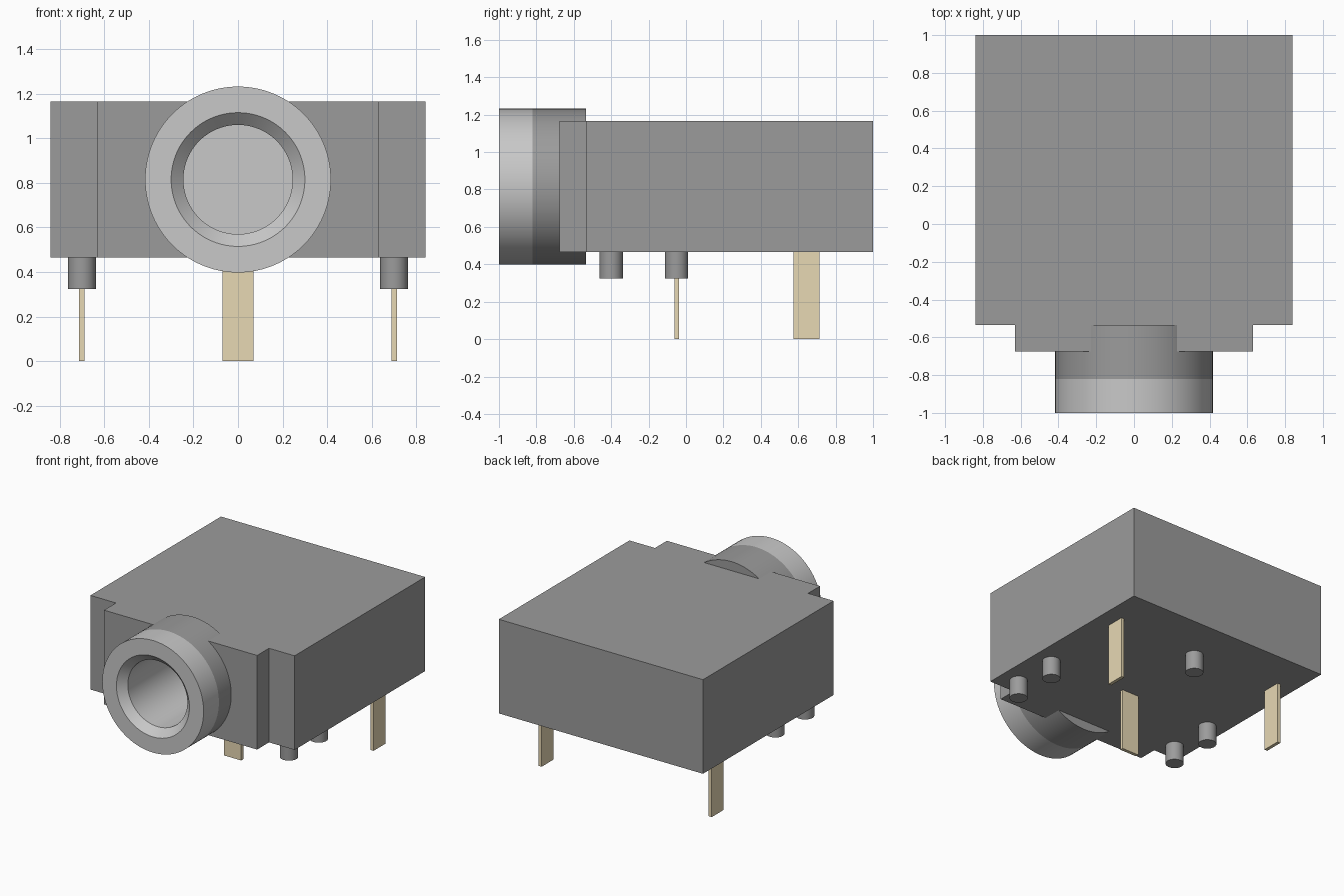
import bpy, bmesh
from math import pi, radians
from mathutils import Vector, Matrix

cube = bpy.data.objects.get("Cube")
if cube:
    bpy.data.objects.remove(cube, do_unlink=True)


def material(name, rgb):
    m = bpy.data.materials.new(name)
    m.use_nodes = True
    color = (*rgb, 1)
    m.diffuse_color = color
    m.node_tree.nodes["Principled BSDF"].inputs["Base Color"].default_value = color
    return m


DARK = material("dark grey plastic", (0.33, 0.33, 0.33))
LIGHT = material("light grey metal", (0.58, 0.58, 0.58))
GOLD = material("pale gold", (0.86, 0.74, 0.49))

BOTTOM, TOP = 0.465, 1.165
AXIS = Vector((0, 0, 0.815))


def finish(name, bm, mat, smooth=False):
    bmesh.ops.recalc_face_normals(bm, faces=bm.faces)
    mesh = bpy.data.meshes.new(name)
    bm.to_mesh(mesh)
    bm.free()
    mesh.materials.append(mat)
    ob = bpy.data.objects.new(name, mesh)
    bpy.context.collection.objects.link(ob)
    if smooth:
        bpy.ops.object.select_all(action="DESELECT")
        ob.select_set(True)
        bpy.context.view_layer.objects.active = ob
        bpy.ops.object.shade_smooth_by_angle(angle=radians(30))
    return ob


def lathe(name, profile, mat, closed=True):
    """Spin (radius, y) points around the horizontal barrel axis."""
    bm = bmesh.new()
    verts = [bm.verts.new(AXIS + Vector((r, y, 0))) for r, y in profile]
    edges = [bm.edges.new(pair) for pair in zip(verts, verts[1:])]
    if closed:
        edges.append(bm.edges.new((verts[-1], verts[0])))
    bmesh.ops.spin(bm, geom=verts + edges, cent=AXIS, axis=(0, 1, 0),
                   angle=2 * pi, steps=96, use_duplicate=False)
    bmesh.ops.remove_doubles(bm, verts=bm.verts, dist=0.0001)
    return finish(name, bm, mat, True)


def box(name, center, size, mat):
    bm = bmesh.new()
    bmesh.ops.create_cube(bm, size=1)
    bmesh.ops.scale(bm, vec=size, verts=bm.verts)
    bmesh.ops.translate(bm, vec=center, verts=bm.verts)
    return finish(name, bm, mat)


def peg(name, x, y):
    bm = bmesh.new()
    low = 0.325
    bmesh.ops.create_cone(bm, cap_ends=True, segments=40, radius1=0.062,
                          radius2=0.062, depth=BOTTOM + 0.01 - low,
                          matrix=Matrix.Translation((x, y, (BOTTOM + 0.01 + low) / 2)))
    return finish(name, bm, DARK, True)


# Housing: stepped outline pulled up
half = [(0.63, -0.675), (0.63, -0.535), (0.84, -0.535), (0.84, 1)]
outline = half + [(-x, y) for x, y in reversed(half)]
bm = bmesh.new()
face = bm.faces.new([bm.verts.new((x, y, BOTTOM)) for x, y in outline])
up = bmesh.ops.extrude_face_region(bm, geom=[face])["geom"]
bmesh.ops.translate(bm, vec=(0, 0, TOP - BOTTOM),
                    verts=[g for g in up if isinstance(g, bmesh.types.BMVert)])
housing = finish("housing", bm, DARK)

# Socket hole through the housing front
cutter = lathe("socket_cutter", [(0, -1.1), (0.28, -1.1), (0.28, 0.63), (0, 0.63)], DARK, False)
cutter.hide_render = True
cut = housing.modifiers.new("socket hole", "BOOLEAN")
cut.operation = "DIFFERENCE"
cut.solver = "EXACT"
cut.object = cutter
bpy.context.view_layer.objects.active = housing
bpy.ops.object.modifier_apply(modifier=cut.name)
bpy.data.objects.remove(cutter, do_unlink=True)

# Barrel: plastic collar, then the metal nose with its chamfered bore
lathe("barrel_collar", [(0.28, -0.82), (0.417, -0.82), (0.417, -0.535), (0.28, -0.535)], DARK)
lathe("barrel_sleeve", [(0, 0.6), (0.245, 0.6), (0.245, -0.945), (0.30, -1), (0.417, -1),
                        (0.417, -0.82), (0.27, -0.82), (0.27, 0.62), (0, 0.62)], LIGHT, False)

# Locating pegs and flat contact pins
peg("rear_peg", 0, 0.645)
pin_z, pin_h = (BOTTOM + 0.01) / 2, BOTTOM + 0.01
for side, sign in (("left", 1), ("right", -1)):
    peg(side + "_front_peg", sign * 0.70, -0.40)
    peg(side + "_middle_peg", sign * 0.70, -0.05)
    box(side + "_pin", (sign * 0.70, 0.645, pin_z), (0.025, 0.14, pin_h), GOLD)
box("centre_pin", (0, -0.05, pin_z), (0.14, 0.025, pin_h), GOLD)
